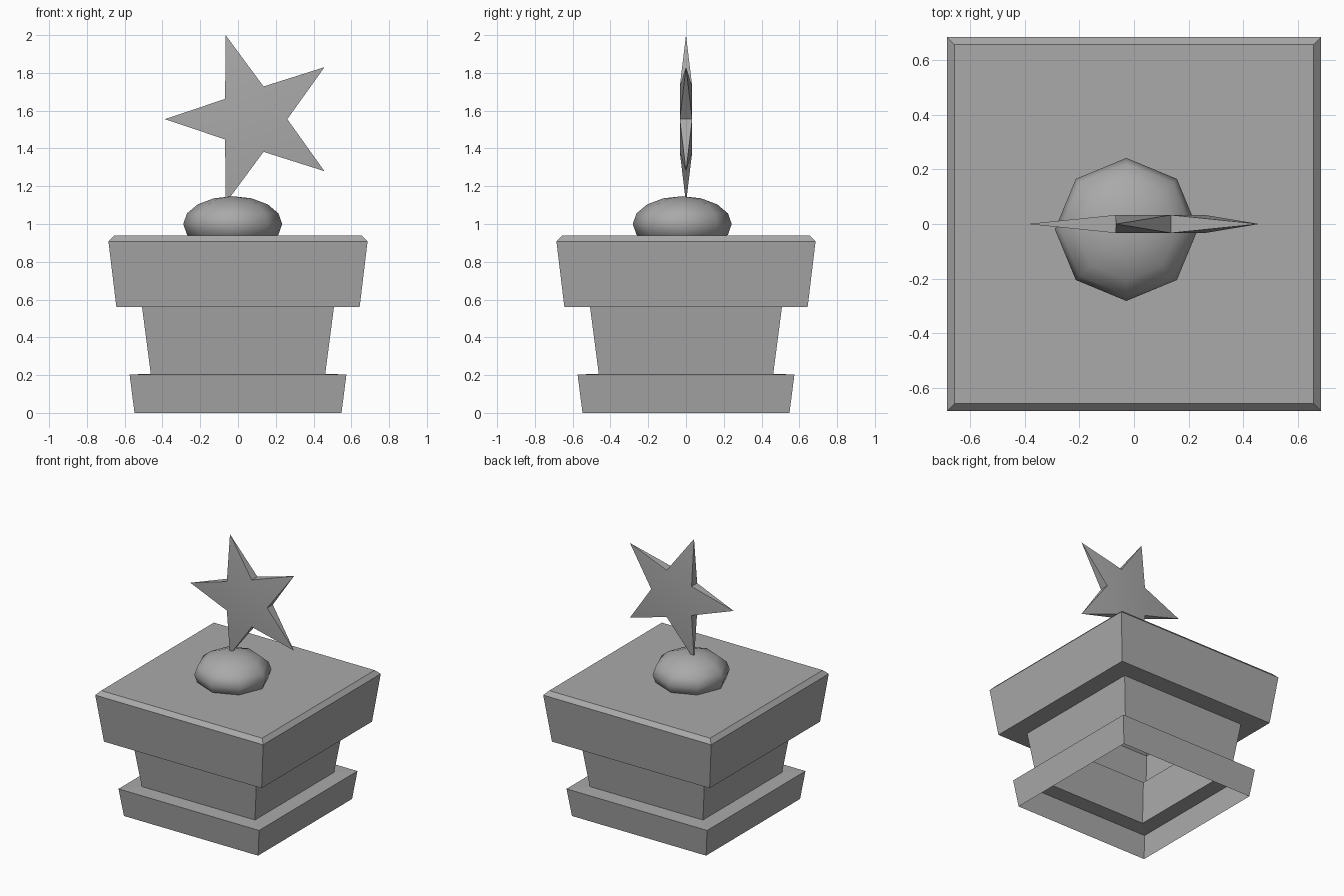
import bpy, bmesh
from math import cos, sin, pi

if "Cube" in bpy.data.objects:
    bpy.data.objects.remove(bpy.data.objects["Cube"])

grey = bpy.data.materials.new("stone grey")
grey.use_nodes = True
COLOUR = (0.4, 0.4, 0.4, 1)
grey.diffuse_color = COLOUR
grey.node_tree.nodes["Principled BSDF"].inputs["Base Color"].default_value = COLOUR


def finish(bm, name, smooth_angle=None):
    bmesh.ops.recalc_face_normals(bm, faces=bm.faces)
    mesh = bpy.data.meshes.new(name)
    bm.to_mesh(mesh)
    bm.free()
    mesh.materials.append(grey)
    ob = bpy.data.objects.new(name, mesh)
    bpy.context.collection.objects.link(ob)
    if smooth_angle:
        bpy.ops.object.select_all(action="DESELECT")
        ob.select_set(True)
        bpy.context.view_layer.objects.active = ob
        bpy.ops.object.shade_smooth_by_angle(angle=smooth_angle)
    return ob


# Pedestal: a hollow square shell, open underneath, from (half width, height)
profile = [(0.548, 0), (0.574, 0.203), (0.462, 0.207), (0.508, 0.56),
           (0.644, 0.56), (0.686, 0.908), (0.657, 0.938)]
bm = bmesh.new()
rings = [[bm.verts.new((sx * w, sy * w, z))
          for sx, sy in ((-1, -1), (1, -1), (1, 1), (-1, 1))] for w, z in profile]
for low, high in zip(rings, rings[1:]):
    for i in range(4):
        j = (i + 1) % 4
        bm.faces.new((low[i], low[j], high[j], high[i]))
top = bm.faces.new(rings[-1])
bm.normal_update()
finish(bm, "pedestal")

# Squashed eight-sided ball under the star
bm = bmesh.new()
bmesh.ops.create_uvsphere(bm, u_segments=8, v_segments=8, radius=1)
bmesh.ops.scale(bm, vec=(0.262, 0.262, 0.147), verts=bm.verts)
ball = finish(bm, "ball", pi / 3)
ball.location = (-0.028, -0.02, 1)

# Star: pointed tips on the mid plane, inner corners spread front and back
bm = bmesh.new()


def corner(radius, angle, y):
    return bm.verts.new((radius * cos(angle), y, radius * sin(angle)))


STEP = 2 * pi / 5
tips = [corner(0.468, STEP * (i + 0.5), 0) for i in range(5)]
front, back = [[corner(0.182, STEP * i, y) for i in range(5)] for y in (-0.033, 0.033)]
bm.faces.new(front)
bm.faces.new(back)
for i, tip in enumerate(tips):
    j = (i + 1) % 5
    bm.faces.new((front[i], tip, front[j]))
    bm.faces.new((back[i], tip, back[j]))
    for k in (i, j):
        bm.faces.new((front[k], back[k], tip))
star = finish(bm, "star", pi / 6)
star.location = (0.079, 0, 1.555)
